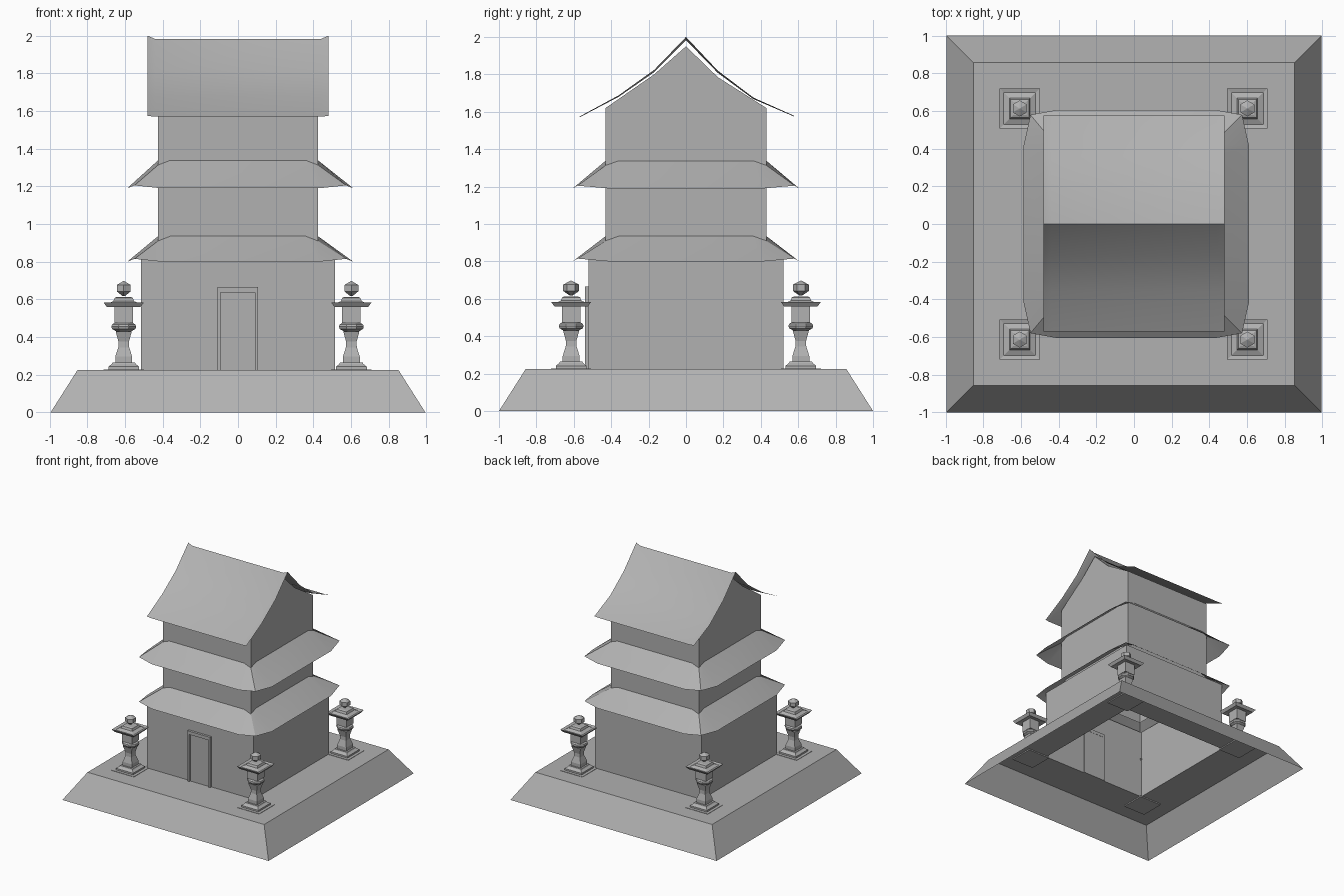
import bpy
from math import cos, sin, pi, radians

if "Cube" in bpy.data.objects:
    bpy.data.objects.remove(bpy.data.objects["Cube"])

# Mid grey shared by every part
stone = bpy.data.materials.new("grey_stone")
stone.diffuse_color = (.44, .44, .44, 1)
stone.use_nodes = True
stone.node_tree.nodes["Principled BSDF"].inputs["Base Color"].default_value = stone.diffuse_color


def make(name, verts, faces):
    me = bpy.data.meshes.new(name)
    me.from_pydata(verts, [], faces)
    me.update()
    me.materials.append(stone)
    ob = bpy.data.objects.new(name, me)
    bpy.context.collection.objects.link(ob)
    return ob


def loft(name, rings, cap_start=False, cap_end=False):
    """Skin closed rings that all have the same number of points."""
    n = len(rings[0])
    verts = [p for r in rings for p in r]
    faces = [(k * n + i, k * n + (i + 1) % n, (k + 1) * n + (i + 1) % n, (k + 1) * n + i)
             for k in range(len(rings) - 1) for i in range(n)]
    if cap_start:
        faces.append(tuple(reversed(range(n))))
    if cap_end:
        faces.append(tuple(range((len(rings) - 1) * n, len(rings) * n)))
    return make(name, verts, faces)


def smooth(ob, angle):
    bpy.ops.object.select_all(action='DESELECT')
    ob.select_set(True)
    bpy.context.view_layer.objects.active = ob
    bpy.ops.object.shade_smooth_by_angle(angle=radians(angle))


def rect(hx, hy, z):
    return [(-hx, -hy, z), (hx, -hy, z), (hx, hy, z), (-hx, hy, z)]


def lathe(name, sides, profile):
    """Faceted turning; profile is (half width, z)."""
    rings = []
    for w, z in profile:
        r = w / cos(pi / sides)
        rings.append([(r * cos(2 * pi * (i + .5) / sides), r * sin(2 * pi * (i + .5) / sides), z)
                      for i in range(sides)])
    return loft(name, rings, True, True)


def box(name, x0, x1, y0, y1, z0, z1):
    a = [(x0, y0), (x1, y0), (x1, y1), (x0, y1)]
    return loft(name, [[(x, y, z0) for x, y in a], [(x, y, z1) for x, y in a]], True, True)


# Open-bottomed sloping platform, with a hole under the hollow building
loft("platform", [rect(.995, 1, 0), rect(.852, .857, .225), rect(.515, .52, .225)])

# Ground floor walls
loft("ground_floor_walls", [rect(.515, .52, .225), rect(.515, .52, .84)])

# Upper walls with curved gable ends, open underneath
gable = [(-.43, .86), (.43, .86), (.43, 1.62), (.17, 1.785), (0, 1.95), (-.17, 1.8), (-.43, 1.62)]
n = len(gable)
make("upper_walls",
     [(x, y, z) for x in (-.425, .425) for y, z in gable],
     [tuple(reversed(range(n))), tuple(range(n, 2 * n))]
     + [(i, (i + 1) % n, (i + 1) % n + n, i + n) for i in range(1, n)])


# Skirt roofs: clipped, lifted corners
def corner_ring(side, corner, front, dx=0):
    """Three points per corner: end of front edge, corner, end of side edge."""
    quarter = [front, corner, side]
    ring = []
    for sx, sy, rev in ((1, -1, 0), (1, 1, 1), (-1, 1, 0), (-1, -1, 1)):
        pts = quarter[::-1] if rev else quarter
        ring += [(sx * x + dx, sy * y, z) for x, y, z in pts]
    return ring


for name, z, rise in (("lower_skirt_roof", .80, .135), ("middle_skirt_roof", 1.19, .148)):
    eave = corner_ring((.6, .41, z), (.562, .58, z + .015), (.42, .606, z), .012)
    top = corner_ring((.425, .36, z + rise), (.425, .43, z + rise - .025), (.36, .43, z + rise))
    smooth(loft(name, [eave, top]), 30)

# Curved main roof, ends kicked up slightly at the ridge
prof = [(-.57, 1.57, .004), (-.36, 1.68, .008), (-.17, 1.812, .012), (0, 1.983, .017),
        (.17, 1.808, .012), (.36, 1.668, .008), (.577, 1.575, .004)]
xs = [(-.48, 1), (-.44, 0), (.44, 0), (.48, 1)]
m = len(prof)
smooth(make("main_roof",
            [(x, y, z + k * e) for x, e in xs for y, z, k in prof],
            [(a * m + i, (a + 1) * m + i, (a + 1) * m + i + 1, a * m + i + 1)
             for a in range(3) for i in range(m - 1)]), 35)

# Door and frame, set through the front wall
box("door_panel", -.093, .091, -.525, -.512, .225, .636)
box("door_jamb_left", -.11, -.093, -.54, -.51, .225, .665)
box("door_jamb_right", .091, .107, -.54, -.51, .225, .665)
box("door_lintel", -.093, .091, -.54, -.51, .636, .665)

# Stone lantern parts: (name, sides, profile)
parts = [
    ("lantern_pad", 4, [(.107, .215), (.107, .228)]),
    ("lantern_foot", 4, [(.082, .228), (.082, .242), (.064, .256), (.06, .265)]),
    ("lantern_stem", 4, [(.045, .262), (.045, .295), (.029, .345), (.028, .375), (.043, .43)]),
    ("lantern_tray", 8, [(.04, .43), (.062, .442), (.066, .455), (.062, .466), (.05, .474)]),
    ("lantern_box", 4, [(.049, .474), (.049, .572)]),
    ("lantern_roof", 4, [(.05, .568), (.09, .56), (.107, .583), (.085, .577),
                         (.055, .59), (.048, .608), (.035, .613)]),
    ("lantern_finial", 6, [(.006, .617), (.037, .642), (.037, .676), (.002, .697)]),
]
spots = [(x, y) for x in (-.607, .602) for y in (-.614, .614)]
for name, sides, profile in parts:
    ob = lathe(name, sides, profile)
    ob.location = (*spots[0], 0)
    for x, y in spots[1:]:
        dup = ob.copy()
        dup.location = (x, y, 0)
        bpy.context.collection.objects.link(dup)
